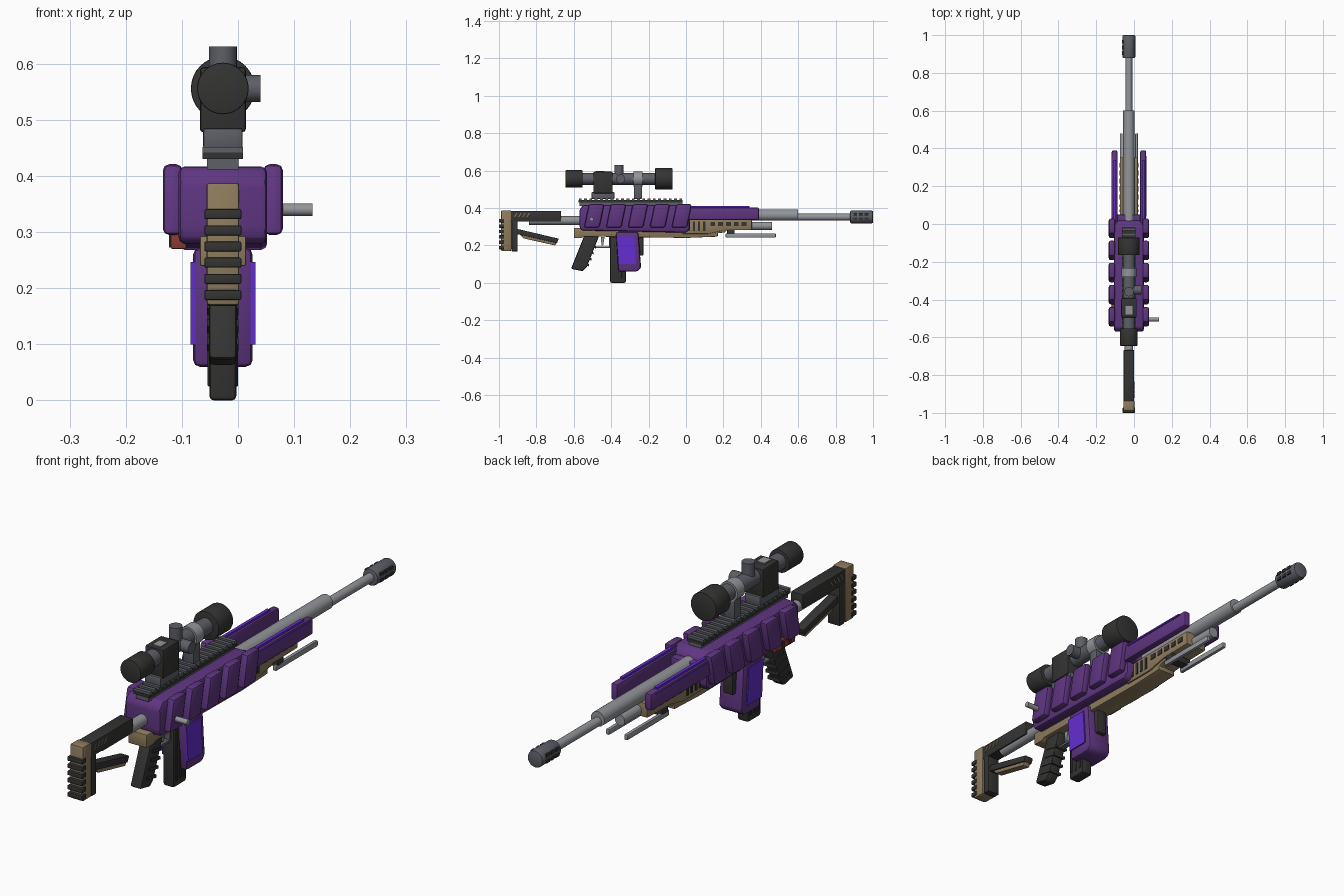
import bpy, bmesh, math
from mathutils import Matrix, Vector

CX = -0.027  # centre line of the body


def material(name, rgb):
    m = bpy.data.materials.new(name)
    m.diffuse_color = (*rgb, 1)
    return m


PURPLE = material("purple", (0.115, 0.036, 0.22))
VIOLET = material("violet", (0.125, 0.028, 0.62))
TAN = material("tan", (0.27, 0.2, 0.11))
BLACK = material("charcoal", (0.034, 0.034, 0.033))
GREY = material("gunmetal", (0.11, 0.115, 0.135))
STEEL = material("steel", (0.29, 0.3, 0.32))
RED = material("red", (0.26, 0.045, 0.03))


def finish(name, bm, mat, bevel=0, seg=2):
    bmesh.ops.recalc_face_normals(bm, faces=bm.faces[:])
    if bevel:
        bmesh.ops.bevel(bm, geom=bm.edges[:], offset=bevel, segments=seg,
                        profile=0.5, affect='EDGES', clamp_overlap=True)
    me = bpy.data.meshes.new(name)
    bm.to_mesh(me)
    bm.free()
    me.materials.append(mat)
    me.shade_smooth()
    me.set_sharp_from_angle(angle=math.radians(35))
    ob = bpy.data.objects.new(name, me)
    bpy.context.collection.objects.link(ob)
    return ob


def prism(name, pts, x0, x1, mat, bevel=0):
    """Side profile of (y, z) points extruded across; x is relative to CX."""
    bm = bmesh.new()
    a = [bm.verts.new((CX + x0, y, z)) for y, z in pts]
    b = [bm.verts.new((CX + x1, y, z)) for y, z in pts]
    bm.faces.new(a)
    bm.faces.new(b[::-1])
    for i in range(len(pts)):
        j = (i + 1) % len(pts)
        bm.faces.new((a[i], b[i], b[j], a[j]))
    return finish(name, bm, mat, bevel)


def box(name, x0, x1, y0, y1, z0, z1, mat, bevel=0):
    return prism(name, [(y0, z0), (y1, z0), (y1, z1), (y0, z1)], x0, x1, mat, bevel)


def pair(name, x0, x1, pts, mat, bevel=0):
    prism(name + "_right", pts, x0, x1, mat, bevel)
    prism(name + "_left", pts, -x1, -x0, mat, bevel)


def rect(y0, y1, z0, z1, slant=0):
    return [(y0, z0), (y1, z0), (y1 + slant, z1), (y0 + slant, z1)]


def tube(name, start, end, r, mat, bevel=0, n=24):
    """Cylinder between two points; x is relative to CX."""
    a, b = Vector(start), Vector(end)
    a.x += CX
    b.x += CX
    d = b - a
    bm = bmesh.new()
    bmesh.ops.create_cone(bm, cap_ends=True, segments=n, radius1=r, radius2=r, depth=d.length)
    if bevel:
        rim = [e for e in bm.edges if abs(e.verts[0].co.z - e.verts[1].co.z) < 1e-5]
        bmesh.ops.bevel(bm, geom=rim, offset=bevel, segments=2, profile=0.5, affect='EDGES')
    rot = Vector((0, 0, 1)).rotation_difference(d).to_matrix().to_4x4()
    bmesh.ops.transform(bm, matrix=Matrix.Translation((a + b) / 2) @ rot, verts=bm.verts[:])
    return finish(name, bm, mat)


# Receiver with slanted armour panels
prism("receiver", [(-0.56, 0.28), (0.0, 0.268), (0.02, 0.29), (0.02, 0.39),
                   (-0.01, 0.417), (-0.55, 0.417), (-0.57, 0.39), (-0.57, 0.30)],
      -0.079, 0.079, PURPLE, 0.012)
for i in range(5):
    y = -0.545 + i * 0.117
    pair(f"armour_panel_{i}", 0.072, 0.107, rect(y, y + 0.082, 0.295, 0.421, 0.026), PURPLE, 0.011)

# Handguard side rails and glowing strips
pair("handguard_rail", 0.06, 0.091, rect(-0.01, 0.39, 0.335, 0.403), PURPLE, 0.009)
pair("rail_strip", 0.069, 0.082, rect(-0.01, 0.34, 0.402, 0.411), VIOLET)
pair("rail_side_strip", 0.09, 0.093, rect(0.04, 0.36, 0.391, 0.395), VIOLET)
box("handguard_bridge", -0.065, 0.065, -0.01, 0.05, 0.335, 0.385, PURPLE, 0.008)

# Tan lower chassis
prism("lower_chassis", [(-0.6, 0.24), (-0.56, 0.24), (-0.54, 0.248), (0.0, 0.24), (0.17, 0.247),
                        (0.17, 0.265), (0.21, 0.27), (0.21, 0.29), (-0.6, 0.293)],
      -0.041, 0.041, TAN, 0.003)
prism("forend", [(-0.02, 0.262), (0.12, 0.262), (0.20, 0.28), (0.352, 0.283), (0.352, 0.34), (-0.02, 0.34)],
      -0.047, 0.047, TAN, 0.003)
for i in range(4):
    y = 0.01 + i * 0.027
    pair(f"forend_slit_{i}", 0.044, 0.05, rect(y, y + 0.012, 0.278, 0.328), BLACK)
for i in range(5):
    y = 0.13 + i * 0.042
    pair(f"forend_vent_{i}", 0.044, 0.05, rect(y, y + 0.026, 0.305, 0.326), BLACK)

# Barrel, gas tube, folded legs and muzzle
tube("barrel_sleeve", (0, 0, 0.362), (0, 0.6, 0.362), 0.03, STEEL)
tube("barrel", (0, 0.59, 0.352), (0, 0.9, 0.352), 0.018, STEEL)
tube("gas_tube", (0, 0.3, 0.304), (0, 0.46, 0.304), 0.022, STEEL)
tube("muzzle_brake", (0, 0.878, 0.352), (0, 1.0, 0.352), 0.034, GREY, 0.006)
for i in range(3):
    y = 0.895 + i * 0.03
    for j, z in enumerate((0.335, 0.358)):
        pair(f"muzzle_port_{i}_{j}", 0.026, 0.0355, rect(y, y + 0.02, z, z + 0.013), BLACK)
pair("folded_leg", 0.033, 0.048, rect(0.212, 0.48, 0.241, 0.264), STEEL, 0.004)
box("leg_mount", -0.048, 0.048, 0.22, 0.26, 0.255, 0.285, BLACK, 0.003)

# Shoulder stock
tube("buffer_tube", (0, -0.84, 0.333), (0, -0.55, 0.333), 0.023, STEEL)
box("cheek_rest", -0.028, 0.028, -0.94, -0.667, 0.327, 0.385, BLACK, 0.005)
box("stock_butt", -0.029, 0.029, -0.988, -0.935, 0.17, 0.388, TAN, 0.005)
box("stock_spine", -0.027, 0.027, -0.932, -0.9, 0.168, 0.34, BLACK, 0.004)
box("spine_joint", -0.02, 0.02, -0.94, -0.925, 0.18, 0.33, TAN)
for i in range(6):
    z = 0.179 + i * 0.0288
    box(f"butt_ridge_{i}", -0.033, 0.033, -1.0, -0.972, z, z + 0.018, BLACK, 0.003)
for i in range(4):
    y = -0.92 + i * 0.022
    pair(f"stock_stripe_{i}", 0.026, 0.0295, rect(y, y + 0.006, 0.352, 0.374, 0.014), TAN)
prism("stock_strut", [(-0.91, 0.262), (-0.69, 0.212), (-0.68, 0.236), (-0.91, 0.29)],
      -0.02, 0.02, BLACK, 0.003)
prism("strut_pad", [(-0.87, 0.238), (-0.70, 0.2), (-0.69, 0.215), (-0.89, 0.262)],
      -0.015, 0.015, TAN, 0.002)

# Pistol grip with finger ridges
prism("pistol_grip", [(-0.615, 0.075), (-0.552, 0.062), (-0.53, 0.085), (-0.465, 0.25), (-0.545, 0.25)],
      -0.025, 0.025, BLACK, 0.008)
for i in range(4):
    z = 0.1 + i * 0.032
    y = -0.525 + i * 0.0125
    prism(f"grip_ridge_{i}", [(y - 0.055, z), (y + 0.006, z - 0.012), (y + 0.006, z), (y - 0.055, z + 0.012)],
          -0.028, 0.028, BLACK)

# Trigger and guard
box("guard_bar", -0.012, 0.012, -0.5, -0.4, 0.185, 0.194, GREY)
prism("trigger", [(-0.452, 0.2), (-0.443, 0.2), (-0.435, 0.245), (-0.455, 0.245)], -0.006, 0.006, STEEL)
box("guard_post", -0.012, 0.012, -0.412, -0.4, 0.185, 0.25, GREY)

# Magazines
box("inner_magazine", -0.024, 0.024, -0.405, -0.322, 0.0, 0.25, BLACK, 0.008)
for i in range(3):
    y = -0.394 + i * 0.025
    pair(f"magazine_rib_{i}", 0.02, 0.027, rect(y, y + 0.011, 0.025, 0.235), BLACK, 0.002)
prism("outer_magazine", [(-0.362, 0.06), (-0.26, 0.06), (-0.24, 0.08), (-0.255, 0.272), (-0.375, 0.272)],
      -0.053, 0.053, PURPLE, 0.012)
pair("magazine_plate", 0.049, 0.058,
     [(-0.362, 0.1), (-0.268, 0.1), (-0.278, 0.247), (-0.372, 0.247)], VIOLET)
box("magazine_catch", -0.022, 0.022, -0.27, -0.228, 0.145, 0.255, BLACK, 0.006)

# Bolt handle and red selector
tube("bolt_handle", (0.07, -0.505, 0.34), (0.16, -0.505, 0.34), 0.011, STEEL)
box("selector_block", -0.093, -0.065, -0.525, -0.40, 0.27, 0.305, RED, 0.003)
for i in range(2):
    y = -0.495 + i * 0.045
    box(f"selector_slot_{i}", -0.096, -0.09, y, y + 0.012, 0.273, 0.3, BLACK)

# Toothed top rail
box("top_rail", -0.028, 0.028, -0.57, -0.02, 0.412, 0.437, GREY)
box("rail_deck", -0.036, 0.036, -0.575, -0.018, 0.43, 0.442, BLACK)
for i in range(20):
    y = -0.573 + i * 0.0283
    box(f"rail_tooth_{i}", -0.036, 0.036, y, y + 0.015, 0.441, 0.452, GREY)

# Scope with mounts and turrets
SZ = 0.556
tube("scope_tube", (0, -0.56, SZ), (0, -0.16, SZ), 0.032, GREY)
tube("eyepiece", (0, -0.645, SZ), (0, -0.553, SZ), 0.046, BLACK, 0.003, 32)
tube("objective", (0, -0.165, SZ), (0, -0.072, SZ), 0.057, BLACK, 0.003, 32)
box("scope_clamp", -0.041, 0.041, -0.495, -0.392, 0.478, 0.594, BLACK, 0.006)
box("clamp_cap", -0.018, 0.018, -0.48, -0.435, 0.59, 0.598, STEEL)
box("clamp_base", -0.035, 0.035, -0.505, -0.383, 0.449, 0.485, GREY, 0.004)
tube("ring_mount", (0, -0.281, SZ), (0, -0.232, SZ), 0.04, STEEL)
box("ring_post", -0.024, 0.024, -0.278, -0.235, 0.449, 0.54, GREY, 0.003)
tube("top_turret", (0, -0.358, 0.57), (0, -0.358, 0.631), 0.025, GREY)
tube("side_turret", (0.01, -0.35, SZ), (0.067, -0.35, SZ), 0.024, GREY)
